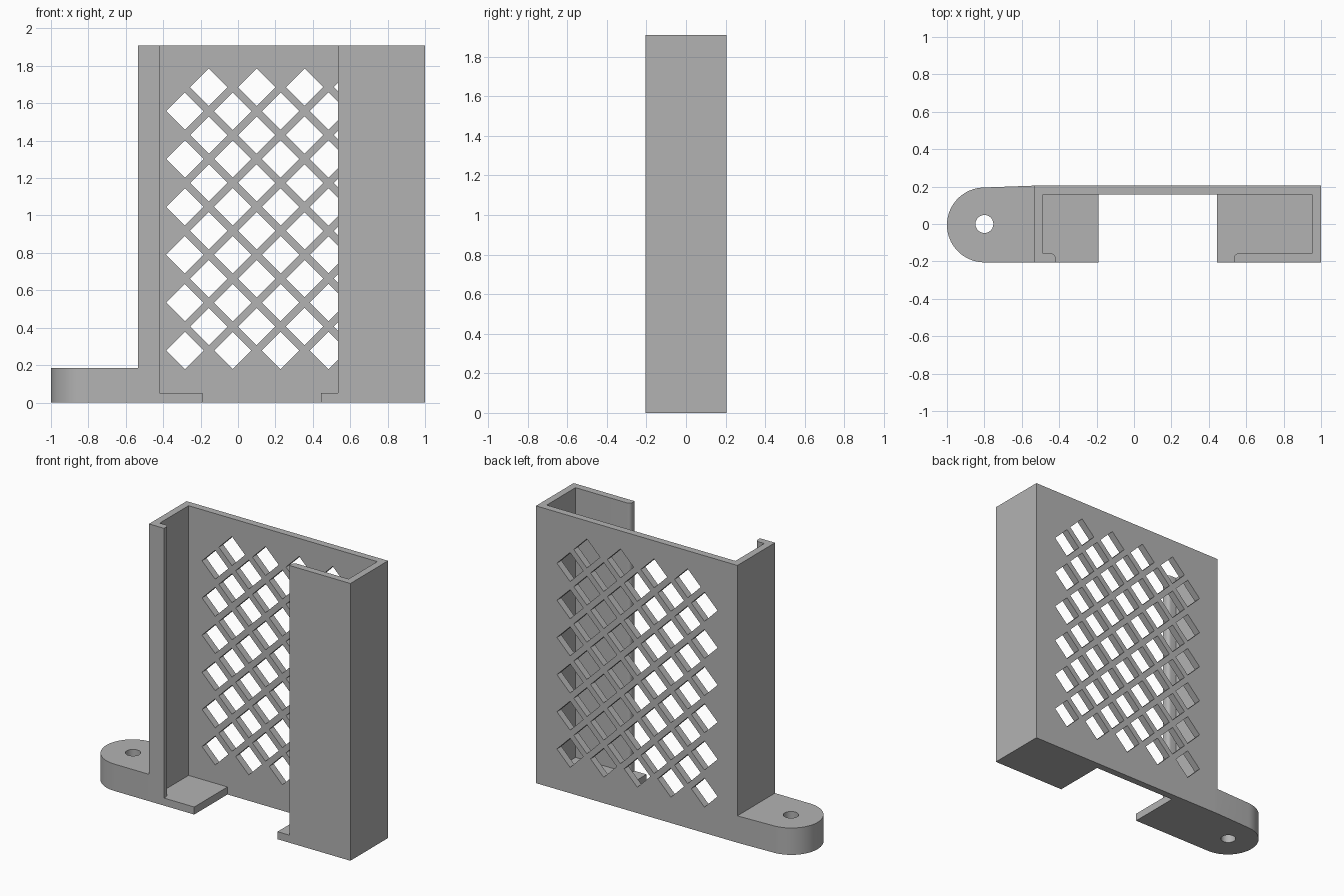
import bpy, bmesh
from math import sin, cos, pi, radians
from mathutils import Vector

default = bpy.data.objects.get("Cube")
if default:
    bpy.data.objects.remove(default, do_unlink=True)

grey = bpy.data.materials.new("plain_grey")
grey.use_nodes = True
COLOUR = (0.45, 0.45, 0.45, 1)
grey.diffuse_color = COLOUR
grey.node_tree.nodes["Principled BSDF"].inputs["Base Color"].default_value = COLOUR

HALF_DEPTH, HEIGHT, WALL = 0.205, 1.91, 0.048
LEFT, RIGHT = -0.535, 1.0


def prisms(name, outlines, start, sweep):
    """Extrude closed outlines of 3D points along a vector."""
    bm = bmesh.new()
    for outline in outlines:
        face = bm.faces.new([bm.verts.new(Vector(p) + Vector(start)) for p in outline])
        out = bmesh.ops.extrude_face_region(bm, geom=[face])
        moved = [v for v in out["geom"] if isinstance(v, bmesh.types.BMVert)]
        bmesh.ops.translate(bm, verts=moved, vec=sweep)
    bmesh.ops.recalc_face_normals(bm, faces=bm.faces)
    mesh = bpy.data.meshes.new(name)
    bm.to_mesh(mesh)
    bm.free()
    mesh.materials.append(grey)
    obj = bpy.data.objects.new(name, mesh)
    bpy.context.collection.objects.link(obj)
    return obj


def arc(cx, cy, r, a0, a1, n):
    angles = [radians(a0 + (a1 - a0) * i / n) for i in range(n + 1)]
    return [(cx + r * cos(a), cy + r * sin(a), 0) for a in angles]


def combine(target, tool, operation):
    mod = target.modifiers.new(operation, "BOOLEAN")
    mod.operation, mod.solver, mod.object = operation, "EXACT", tool
    bpy.context.view_layer.objects.active = target
    bpy.ops.object.modifier_apply(modifier=mod.name)
    bpy.data.objects.remove(tool, do_unlink=True)


def rectangle(x0, x1, y0, y1):
    return [(x0, y0, 0), (x1, y0, 0), (x1, y1, 0), (x0, y1, 0)]


# Channel: back panel, two side walls and rounded front lips
F, B, R = -HALF_DEPTH, HALF_DEPTH, 0.025
LIP_L, LIP_R = -0.42, 0.535
channel = [(LEFT, B, 0), (LEFT, F, 0), (LIP_L, F, 0)]
channel += arc(LIP_L - R, F + WALL - R, R, 0, 90, 6)
channel += [(LEFT + WALL, F + WALL, 0), (LEFT + WALL, B - WALL, 0),
            (RIGHT - WALL, B - WALL, 0), (RIGHT - WALL, F + WALL, 0)]
channel += arc(LIP_R + R, F + WALL - R, R, 90, 180, 6)
channel += [(LIP_R, F, 0), (RIGHT, F, 0), (RIGHT, B, 0)]
bracket = prisms("vented_bracket", [channel], (0, 0, 0), (0, 0, HEIGHT))

# Floor ledges at the two lower corners
for x0, x1 in ((LEFT, -0.19), (0.445, RIGHT)):
    ledge = prisms("floor_ledge", [rectangle(x0, x1, F, B)], (0, 0, 0), (0, 0, 0.052))
    combine(bracket, ledge, "UNION")

# Rounded mounting ear with its screw hole
EAR_X, EAR_Y = -0.8, -0.005
ear_outline = arc(EAR_X, EAR_Y, 0.2, 93, 270, 36)
ear_outline += [(LEFT + WALL / 2, F, 0), (LEFT + WALL / 2, B, 0), (LEFT, B, 0)]
ear = prisms("mounting_ear", [ear_outline], (0, 0, 0), (0, 0, 0.185))
screw_hole = prisms("screw_hole", [arc(EAR_X, 0, 0.048, 0, 350, 35)],
                    (0, 0, -0.1), (0, 0, 0.5))
combine(ear, screw_hole, "DIFFERENCE")
combine(bracket, ear, "UNION")

# Diamond lattice cut through the back panel in staggered rows
PITCH, D = 0.256, 0.1
diamonds = []
for row in range(12):
    shifted = row % 2
    for col in range(5 - shifted):
        x = -0.284 + PITCH * (col + shifted / 2)
        z = 0.278 + PITCH * row / 2
        diamonds.append([(x - D, 0, z), (x, 0, z - D), (x + D, 0, z), (x, 0, z + D)])
lattice = prisms("lattice_cutter", diamonds, (0, 0.1, 0), (0, 0.2, 0))
combine(bracket, lattice, "DIFFERENCE")

# Smooth the curves and keep the corners sharp
bpy.ops.object.select_all(action="DESELECT")
bracket.select_set(True)
bpy.context.view_layer.objects.active = bracket
bpy.ops.object.shade_smooth_by_angle(angle=radians(30))
